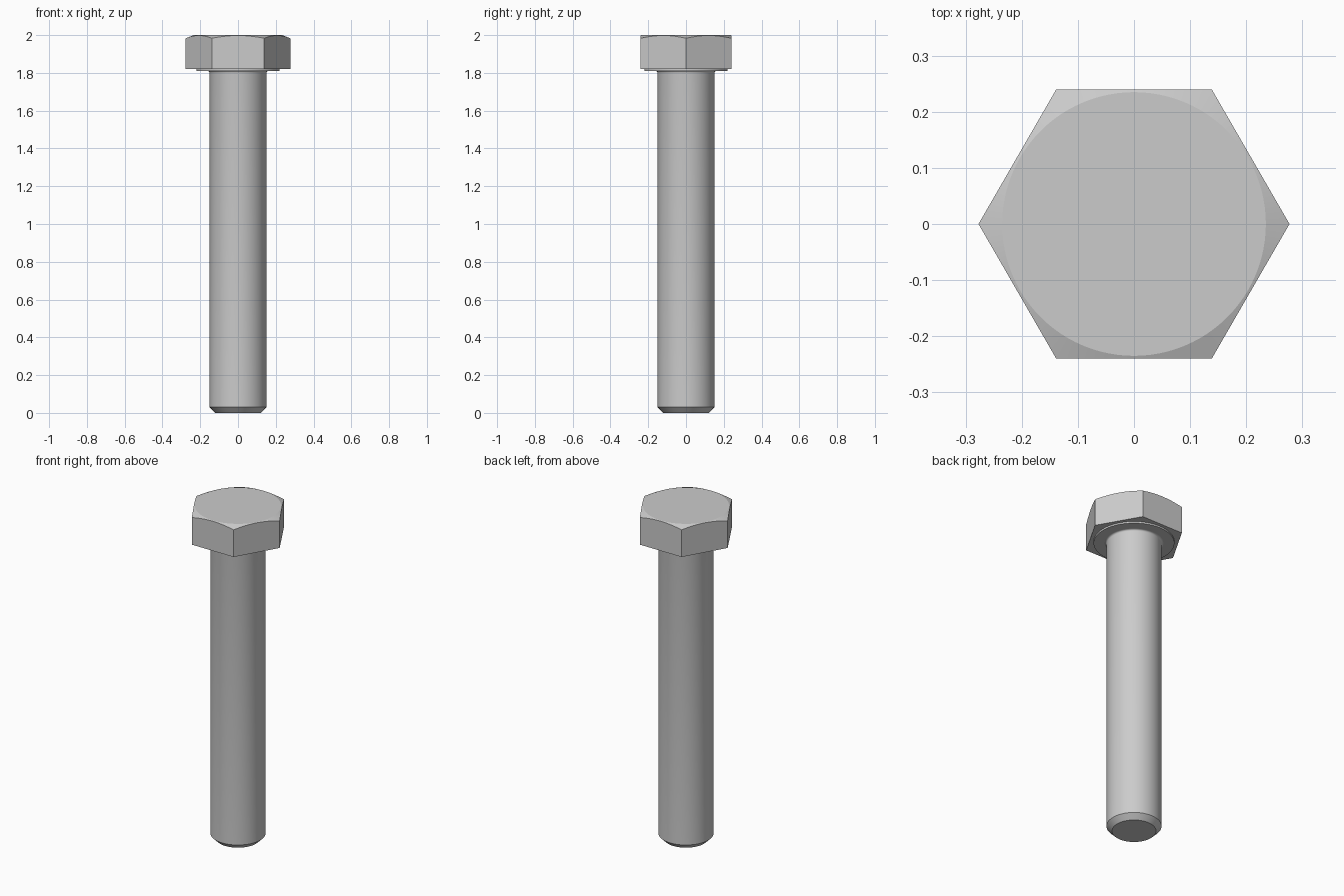
import bpy
import bmesh
from math import cos, sin, pi, radians

cube = bpy.data.objects.get("Cube")
if cube:
    bpy.data.objects.remove(cube)

SEGMENTS = 96
APOTHEM = 0.24

steel = bpy.data.materials.new("steel grey")
steel.use_nodes = True
colour = (0.6, 0.6, 0.6, 1)
steel.diffuse_color = colour
steel.node_tree.nodes["Principled BSDF"].inputs["Base Color"].default_value = colour


def hex_radius(a):
    """Distance to the hexagon edge, with corners on the x axis."""
    return APOTHEM / cos(a % (pi / 3) - pi / 6)


def loft(name, rings, smooth_angle):
    """Skin rings given as functions of angle returning (radius, height)."""
    bm = bmesh.new()
    angles = [2 * pi * i / SEGMENTS for i in range(SEGMENTS)]
    loops = []
    for ring in rings:
        loop = []
        for a in angles:
            r, z = ring(a)
            loop.append(bm.verts.new((r * cos(a), r * sin(a), z)))
        loops.append(loop)
    for low, high in zip(loops, loops[1:]):
        for i in range(SEGMENTS):
            j = (i + 1) % SEGMENTS
            bm.faces.new((low[i], low[j], high[j], high[i]))
    bm.faces.new(loops[0][::-1])
    bm.faces.new(loops[-1])
    mesh = bpy.data.meshes.new(name)
    bm.to_mesh(mesh)
    bm.free()
    mesh.materials.append(steel)
    obj = bpy.data.objects.new(name, mesh)
    bpy.context.collection.objects.link(obj)
    bpy.ops.object.select_all(action="DESELECT")
    obj.select_set(True)
    bpy.context.view_layer.objects.active = obj
    bpy.ops.object.shade_smooth_by_angle(angle=radians(smooth_angle))
    return obj


def circle(r, z):
    return lambda a: (r, z)


# Hexagonal head, its corners cut down by a shallow conical chamfer
def chamfer_edge(a):
    r = hex_radius(a)
    return r, 2 - 0.4 * (r - 0.235)


loft("hex_head", [
    lambda a: (hex_radius(a), 1.82),
    chamfer_edge,
    circle(0.235, 2),
], 10)

# Round bearing face under the head
loft("washer_face", [circle(0.22, 1.81), circle(0.22, 1.825)], 30)

# Shank with a chamfered tip and a small fillet below the head
fillet = [circle(0.16 - 0.01 * cos(t), 1.8 + 0.01 * sin(t))
          for t in (i * pi / 8 for i in range(5))]
loft("shank", [circle(0.12, 0), circle(0.15, 0.03)] + fillet + [circle(0.16, 1.815)], 30)
